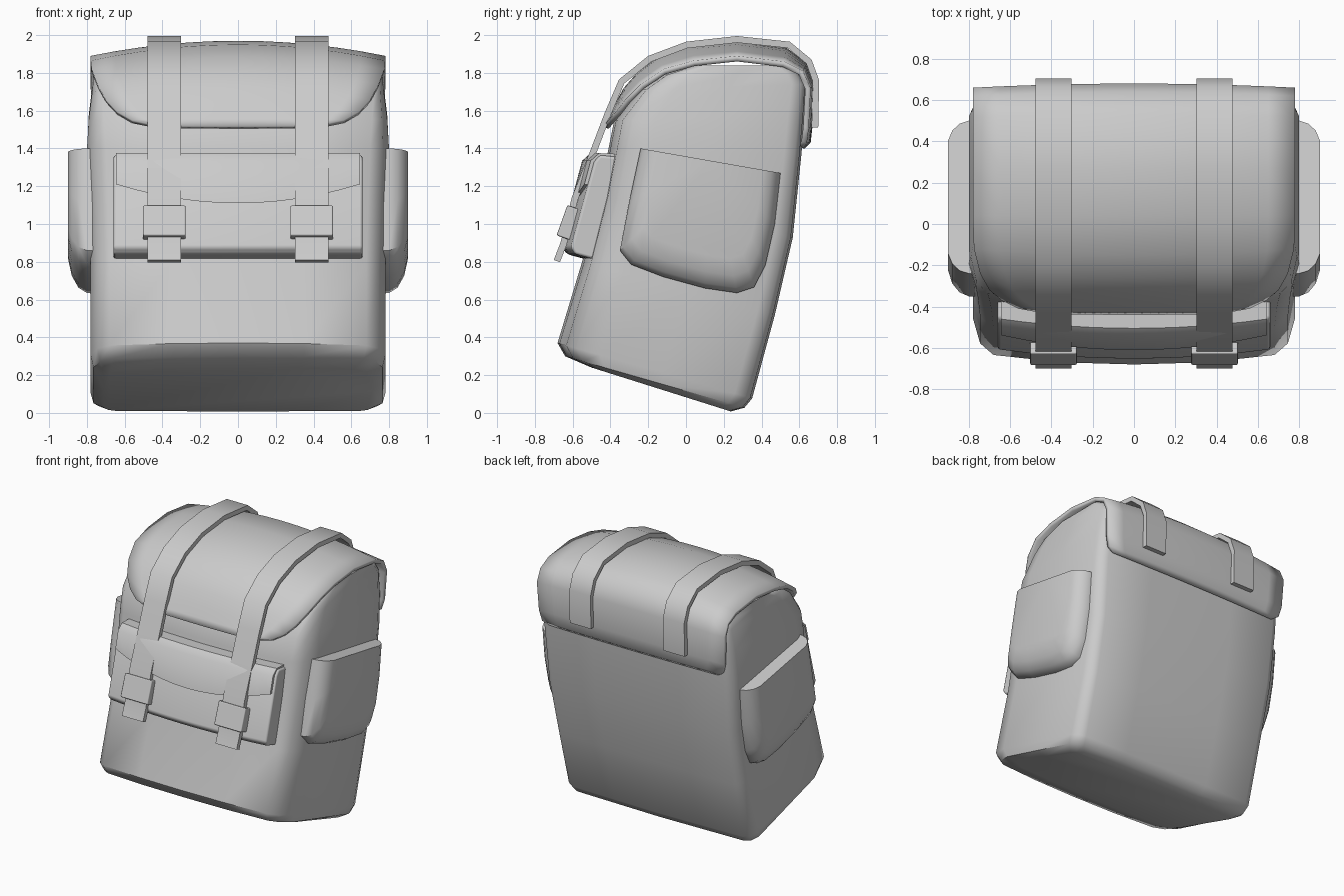
import bpy, bmesh
from mathutils import Vector

cube = bpy.data.objects.get("Cube")
if cube:
    bpy.data.objects.remove(cube, do_unlink=True)

grey = bpy.data.materials.new("plain_grey")
grey.use_nodes = True
grey.diffuse_color = (0.6, 0.6, 0.6, 1)
grey.node_tree.nodes["Principled BSDF"].inputs["Base Color"].default_value = (0.6, 0.6, 0.6, 1)


def finish(name, bm, angle=0.75):
    bmesh.ops.recalc_face_normals(bm, faces=bm.faces)
    mesh = bpy.data.meshes.new(name)
    bm.to_mesh(mesh)
    bm.free()
    mesh.materials.append(grey)
    obj = bpy.data.objects.new(name, mesh)
    bpy.context.collection.objects.link(obj)
    bpy.ops.object.select_all(action='DESELECT')
    obj.select_set(True)
    bpy.context.view_layer.objects.active = obj
    bpy.ops.object.shade_smooth_by_angle(angle=angle)
    return obj


def loft(name, rings, closed=True, angle=0.75):
    """Skin a list of equal-length point rows; closed rows are capped."""
    bm = bmesh.new()
    rows = [[bm.verts.new(p) for p in ring] for ring in rings]
    n = len(rows[0])
    for a, b in zip(rows, rows[1:]):
        for i in range(n if closed else n - 1):
            j = (i + 1) % n
            bm.faces.new((a[i], a[j], b[j], b[i]))
    if closed:
        bm.faces.new(rows[0])
        bm.faces.new(rows[-1])
    return finish(name, bm, angle)


def solidify(obj, thickness, offset):
    mod = obj.modifiers.new("thickness", 'SOLIDIFY')
    mod.thickness, mod.offset = thickness, offset


def bevel(obj, width, segments=2):
    mod = obj.modifiers.new("soft_edges", 'BEVEL')
    mod.width, mod.segments, mod.limit_method = width, segments, 'ANGLE'
    mod.harden_normals = True


# Main bag: tilted rings given by front point, back point, half width, corner size
def bag_ring(front, back, w, c):
    f, b = Vector((0, *front)), Vector((0, *back))
    half = [(w * .45, .01), (w - c, .045), (w - c * .35, .1), (w, .22), (w, .55),
            (w, .92), (w - .025, .975), (w - .07, 1), (w * .45, 1.005)]
    pts = [(0, 0)] + half + [(0, 1.01)] + [(-x, s) for x, s in reversed(half)]
    return [f.lerp(b, s) + Vector((x, 0, 0)) for x, s in pts]


loft("main_bag", [bag_ring(*r) for r in (
    ((-.50, .24), (.23, .01), .71, .10),
    ((-.64, .30), (.30, .03), .765, .10),
    ((-.68, .37), (.34, .08), .78, .10),
    ((-.55, .80), (.46, .52), .78, .10),
    ((-.46, 1.15), (.555, .93), .79, .10),
    ((-.41, 1.40), (.60, 1.36), .80, .10),
    ((-.38, 1.55), (.62, 1.58), .79, .08),
    ((-.25, 1.71), (.63, 1.74), .77, .05),
    ((-.13, 1.79), (.59, 1.80), .765, .04),
    ((.03, 1.84), (.53, 1.84), .76, .04))])

# Top flap: rows run back to front, each bowed from its centre down to its edge
flap_rows = [  # centre y, z, edge half width, edge y, z
    (.63, 1.40, .70, .62, 1.40), (.66, 1.43, .75, .64, 1.43),
    (.67, 1.52, .77, .65, 1.51), (.68, 1.74, .78, .66, 1.72),
    (.64, 1.85, .78, .62, 1.81), (.53, 1.935, .78, .52, 1.86),
    (.27, 1.97, .78, .27, 1.89), (.04, 1.95, .78, .04, 1.865),
    (-.15, 1.885, .775, -.12, 1.82), (-.26, 1.80, .745, -.24, 1.74),
    (-.33, 1.72, .70, -.32, 1.66), (-.38, 1.63, .64, -.37, 1.595),
    (-.42, 1.56, .56, -.41, 1.55), (-.44, 1.517, .42, -.435, 1.52)]
cols = 12
flap = []
for yc, zc, w, ye, ze in flap_rows:
    row = []
    for i in range(cols + 1):
        t = 2 * i / cols - 1
        row.append((t * w, yc + (ye - yc) * t * t, zc + (ze - zc) * t * t))
    flap.append(row)
flap_obj = loft("top_flap", flap, closed=False)
bm = bmesh.new()
bm.from_mesh(flap_obj.data)
top = max(bm.faces, key=lambda f: f.calc_center_median().z)
if top.normal.z < 0:
    bmesh.ops.reverse_faces(bm, faces=bm.faces)
bm.to_mesh(flap_obj.data)
bm.free()
solidify(flap_obj, .03, -1)

# Side pockets: outline in y, z pulled in towards the rim as it swells outwards
outline = [(-.24, 1.40), (.13, 1.335), (.50, 1.27), (.47, 1.0), (.42, .78), (.36, .665),
           (.27, .635), (.1, .66), (-.12, .72), (-.29, .785), (-.35, .86), (-.30, 1.12)]
for side, sx in (("left", 1), ("right", -1)):
    loft(side + "_side_pocket", [
        [(sx * x, .13 + (y - .13) * k, 1.335 + (z - 1.335) * k) for y, z in outline]
        for x, k in ((.74, 1), (.80, 1), (.845, .96), (.88, .87), (.90, .74))])


# Bowed panels: a y, z section swept along x, curving backwards at the ends
def bowed(name, section, width, bow, steps=10):
    rings = []
    for i in range(steps + 1):
        t = 2 * i / steps - 1
        rings.append([(t * width, y + bow * t * t, z) for y, z in section])
    return loft(name, rings)


front_pocket = bowed("front_pocket", [
    (-.36, 1.35), (-.50, 1.365), (-.53, 1.33), (-.655, .875),
    (-.63, .84), (-.48, .80)], .66, .045)
bevel(front_pocket, .015)

# Pocket lid: drops lower in the middle than at its ends
lid = []
for i in range(cols + 1):
    t = 2 * i / cols - 1
    bow, low = .045 * t * t, 1.11 + .10 * t * t
    y_low = -.53 - (1.33 - low) * .275
    lid.append([(t * .645, y + bow, z) for y, z in (
        (-.38, 1.35), (-.38, 1.37), (-.505, 1.375), (-.55, 1.335),
        (y_low - .02, low), (y_low, low))])
loft("front_pocket_lid", lid)

# Straps with buckles, running over the flap to the front pocket
path = [(.70, 1.51), (.705, 1.76), (.665, 1.87), (.55, 1.965), (.27, 1.995),
        (0, 1.965), (-.20, 1.89), (-.355, 1.765), (-.43, 1.59), (-.51, 1.38),
        (-.605, 1.14), (-.65, .96), (-.665, .90), (-.70, .81)]


def ribbon(name, points, cx, half, depth):
    """Flat band through y, z points with its outer face on the path."""
    pts = [Vector(p) for p in points]
    rings = []
    for i, p in enumerate(pts):
        d = (pts[min(i + 1, len(pts) - 1)] - pts[max(i - 1, 0)]).normalized()
        q = p + Vector((-d.y, d.x)) * depth
        rings.append([(cx - half, *p), (cx + half, *p), (cx + half, *q), (cx - half, *q)])
    return loft(name, rings)


for side, sx in (("left", 1), ("right", -1)):
    ribbon(side + "_strap", path, sx * .39, .088, .035)
    buckle = ribbon(side + "_buckle", [(-.628, 1.10), (-.685, .94)], sx * .39, .113, .075)
    bevel(buckle, .008)
